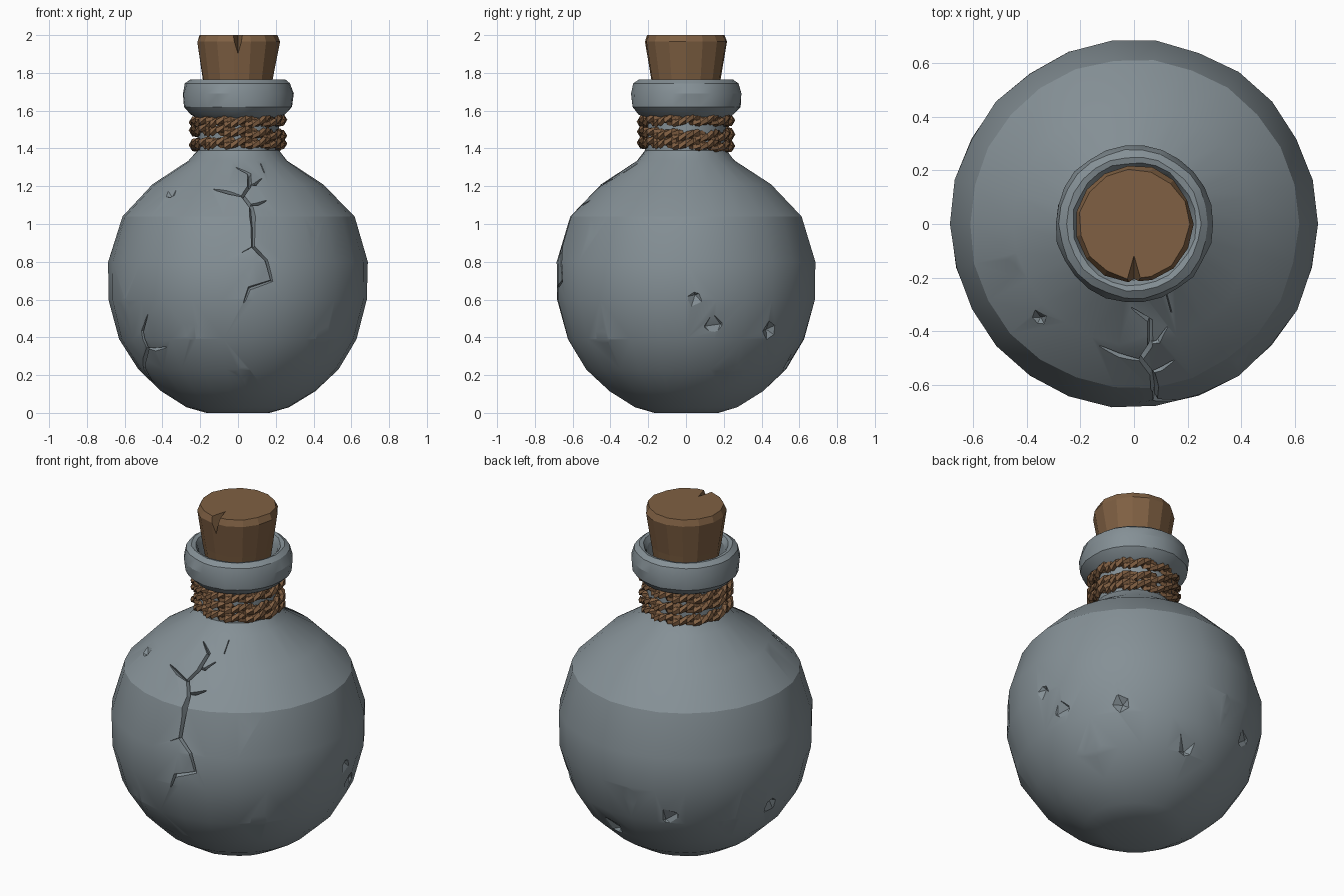
import bpy, bmesh, math, random
from mathutils import Vector, Euler

if "Cube" in bpy.data.objects:
    bpy.data.objects.remove(bpy.data.objects["Cube"])

random.seed(4)


def material(name, rgb):
    m = bpy.data.materials.new(name)
    m.diffuse_color = (*rgb, 1)
    m.use_nodes = True
    m.node_tree.nodes["Principled BSDF"].inputs["Base Color"].default_value = m.diffuse_color
    return m


GLASS = material("grey_blue_glass", (0.235, 0.28, 0.305))
CORK = material("cork_brown", (0.215, 0.118, 0.056))
ROPE = material("rope_brown", (0.22, 0.115, 0.055))


def to_object(bm, name, mat=None):
    bmesh.ops.recalc_face_normals(bm, faces=bm.faces)
    me = bpy.data.meshes.new(name)
    bm.to_mesh(me)
    bm.free()
    ob = bpy.data.objects.new(name, me)
    bpy.context.collection.objects.link(ob)
    if mat:
        me.materials.append(mat)
    return ob


def loft(bm, rings, closed=False):
    """Skin a list of point rings; cap the ends unless it closes on itself."""
    vs = [[bm.verts.new(p) for p in ring] for ring in rings]
    n = len(vs[0])
    pairs = list(zip(vs, vs[1:])) + ([(vs[-1], vs[0])] if closed else [])
    for a, b in pairs:
        for i in range(n):
            j = (i + 1) % n
            bm.faces.new((a[i], a[j], b[j], b[i]))
    if not closed:
        bm.faces.new(vs[0][::-1])
        bm.faces.new(vs[-1])


def lathe(name, profile, sides, mat, jitter):
    bm = bmesh.new()
    rings = []
    for r, z in profile:
        ring = []
        for i in range(sides):
            a = 2 * math.pi * i / sides
            q = r + random.uniform(-jitter, jitter)
            ring.append((q * math.cos(a), q * math.sin(a), z))
        rings.append(ring)
    loft(bm, rings)
    return to_object(bm, name, mat)


def cut(ob, cutter):
    """Subtract the cutter, bake the result and drop the cutter."""
    cutter.hide_render = True
    mod = ob.modifiers.new("cut", 'BOOLEAN')
    mod.operation, mod.solver, mod.object = 'DIFFERENCE', 'EXACT', cutter
    mod.use_self = True
    bpy.context.view_layer.update()
    dg = bpy.context.evaluated_depsgraph_get()
    me = bpy.data.meshes.new_from_object(ob.evaluated_get(dg))
    ob.modifiers.clear()
    if len(me.polygons) > 10:
        ob.data = me
    bpy.data.objects.remove(cutter)


def smooth(ob, deg):
    bpy.ops.object.select_all(action='DESELECT')
    ob.select_set(True)
    bpy.context.view_layer.objects.active = ob
    bpy.ops.object.shade_smooth_by_angle(angle=math.radians(deg))


# Bottle: round belly, neck, rolled lip and a shallow mouth
BELLY = [(0.17, 0.0), (0.27, 0.03), (0.41, 0.115), (0.53, 0.23), (0.63, 0.39),
         (0.684, 0.60), (0.686, 0.80), (0.615, 1.04), (0.45, 1.21), (0.26, 1.335)]
NECK = [(0.215, 1.39), (0.212, 1.56), (0.25, 1.58), (0.288, 1.62), (0.294, 1.69),
        (0.278, 1.745), (0.25, 1.765), (0.23, 1.76), (0.212, 1.73), (0.205, 1.62)]
bottle = lathe("bottle", BELLY + NECK, 26, GLASS, 0.004)


def belly_radius(z):
    for (r0, z0), (r1, z1) in zip(BELLY, BELLY[1:]):
        if z0 <= z <= z1:
            return r0 + (r1 - r0) * (z - z0) / (z1 - z0)
    return BELLY[-1][0]


# Cracks: tapered V grooves along front-view (x, z) paths
CRACKS = [
    [(-0.01, 1.30), (0.06, 1.265), (0.06, 1.20), (0.025, 1.15), (0.07, 1.09),
     (0.08, 0.98), (0.08, 0.88), (0.15, 0.81), (0.18, 0.70), (0.06, 0.66), (0.03, 0.58)],
    [(-0.13, 1.185), (-0.05, 1.165), (0.03, 1.145)],
    [(0.06, 1.10), (0.10, 1.105), (0.15, 1.125)],
    [(0.055, 1.21), (0.09, 1.21), (0.125, 1.24)],
    [(0.085, 0.885), (0.02, 0.85)],
    [(0.12, 1.32), (0.14, 1.27)],
    [(-0.48, 0.52), (-0.51, 0.43), (-0.48, 0.34), (-0.50, 0.25), (-0.45, 0.16)],
    [(-0.49, 0.345), (-0.44, 0.335), (-0.38, 0.345)],
]
for path in CRACKS:
    pts = [Vector((x, -math.sqrt(max(belly_radius(z) ** 2 - x * x, 0.0)), z)) for x, z in path]
    rings = []
    for i, p in enumerate(pts):
        n = (p - Vector((0, 0, 0.69))).normalized()
        t = pts[min(i + 1, len(pts) - 1)] - pts[max(i - 1, 0)]
        s = t.cross(n).normalized()
        end = i in (0, len(pts) - 1)
        w, d = (0.007, 0.012) if end else (0.021, 0.028)
        rings.append([p + n * 0.03 + s * w, p + n * 0.03 - s * w, p - n * d])
    bm = bmesh.new()
    loft(bm, rings)
    bmesh.ops.triangulate(bm, faces=bm.faces)
    cut(bottle, to_object(bm, "crack_cutter"))

# Chips: faceted dents at (angle, height, size, depth)
CHIPS = [(-113, 0.43, 0.075, 0.035), (-45, 0.41, 0.075, 0.035), (-153, 0.57, 0.075, 0.035),
         (44, 0.44, 0.075, 0.035), (4, 0.60, 0.08, 0.032), (13, 0.47, 0.08, 0.032),
         (147, 0.35, 0.075, 0.035), (171, 0.42, 0.07, 0.03), (98, 0.54, 0.09, 0.032),
         (117, 0.44, 0.08, 0.03), (-51, 0.95, 0.05, 0.018), (-135, 1.16, 0.05, 0.02),
         (200, 1.17, 0.05, 0.02), (25, 0.27, 0.22, 0.045), (-88, 0.2, 0.13, 0.03),
         (80, 0.3, 0.2, 0.042)]
for deg, z, size, depth in CHIPS:
    a, r = math.radians(deg), belly_radius(z)
    p = Vector((r * math.cos(a), r * math.sin(a), z))
    n = (p - Vector((0, 0, 0.69))).normalized()
    bm = bmesh.new()
    bmesh.ops.create_icosphere(bm, subdivisions=1, radius=size)
    rot = Euler([random.uniform(0, 6.28) for _ in range(3)]).to_matrix()
    for v in bm.verts:
        v.co = rot @ v.co + p + n * (size - depth)
    cut(bottle, to_object(bm, "chip_cutter"))
smooth(bottle, 24)

# Cork stopper with a wedge split at the front
cork = lathe("cork", [(0.165, 1.61), (0.188, 1.77), (0.221, 1.965), (0.205, 2.0)],
             15, CORK, 0.004)
bm = bmesh.new()
tri = [bm.verts.new(p) for p in ((-0.045, -0.26, 2.02), (0.045, -0.26, 2.02),
                                 (0, -0.1, 2.02), (0.0, -0.25, 1.85))]
for f in ((0, 1, 2), (0, 3, 1), (1, 3, 2), (2, 3, 0)):
    bm.faces.new([tri[i] for i in f])
cut(cork, to_object(bm, "split_cutter"))


# Rope: tilted coils, each of two twisted strands
def rope_coil(name, z, tilt, heading):
    bm = bmesh.new()
    steps, turns = 40, 6
    for strand in range(2):
        rings = []
        for i in range(steps):
            a = 2 * math.pi * i / steps
            out = Vector((math.cos(a), math.sin(a), 0))
            up = Vector((0, 0, 1))
            tw = turns * a + strand * math.pi
            c = out * (0.223 + 0.015 * math.cos(tw)) + up * (
                z + tilt * math.cos(a - heading) + 0.015 * math.sin(tw))
            rings.append([c + (out * math.cos(b + tw) + up * math.sin(b + tw)) * 0.023
                          for b in (2 * math.pi * k / 5 for k in range(5))])
        # strand twist is a whole number of turns, so the tube closes cleanly
        loft(bm, rings, closed=True)
    to_object(bm, name, ROPE)


rope_coil("rope_coil_top", 1.545, 0.008, 0.5)
rope_coil("rope_coil_middle", 1.482, 0.016, 3.6)
rope_coil("rope_coil_bottom", 1.422, 0.01, -1.2)
